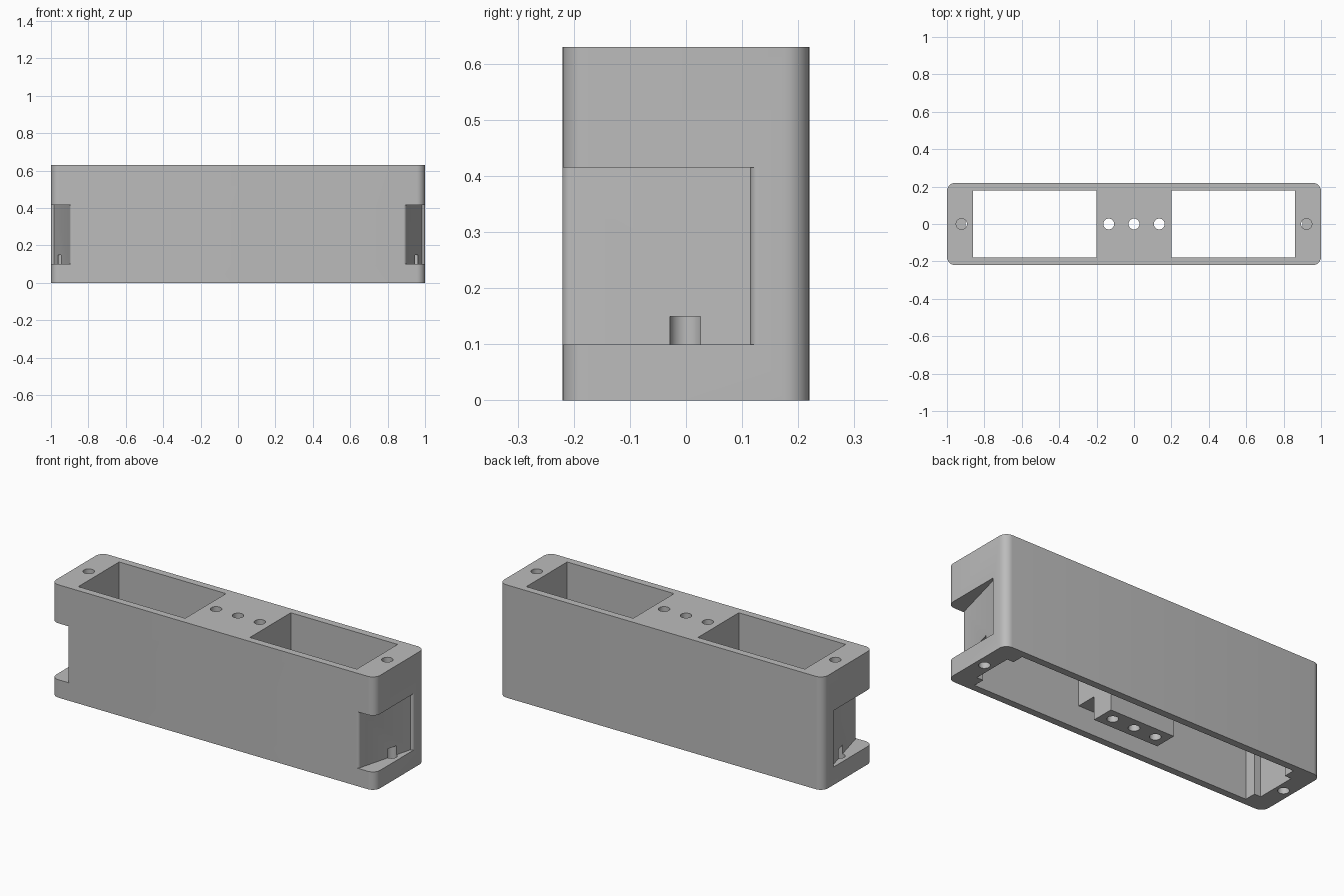
import bpy, bmesh
from math import sin, cos, pi

if "Cube" in bpy.data.objects:
    bpy.data.objects.remove(bpy.data.objects["Cube"], do_unlink=True)

grey = bpy.data.materials.new("plain_grey")
grey.use_nodes = True
grey.diffuse_color = (0.5, 0.5, 0.5, 1)
grey.node_tree.nodes["Principled BSDF"].inputs["Base Color"].default_value = (0.5, 0.5, 0.5, 1)


def prism(name, points, z0, z1):
    """Extrude a flat outline from z0 up to z1."""
    bm = bmesh.new()
    face = bm.faces.new([bm.verts.new((x, y, z0)) for x, y in points])
    top = bmesh.ops.extrude_face_region(bm, geom=[face])["geom"]
    bmesh.ops.translate(bm, vec=(0, 0, z1 - z0),
                        verts=[v for v in top if isinstance(v, bmesh.types.BMVert)])
    bmesh.ops.recalc_face_normals(bm, faces=bm.faces)
    mesh = bpy.data.meshes.new(name)
    bm.to_mesh(mesh)
    bm.free()
    mesh.materials.append(grey)
    obj = bpy.data.objects.new(name, mesh)
    bpy.context.collection.objects.link(obj)
    return obj


def arc(cx, cy, r, start, end, steps=8):
    angles = [start + (end - start) * i / steps for i in range(steps + 1)]
    return [(cx + r * cos(a), cy + r * sin(a)) for a in angles]


def rect(x0, x1, y0, y1):
    return [(x0, y0), (x1, y0), (x1, y1), (x0, y1)]


def circle(x, r=0.029):
    return arc(x, 0, r, 0, 2 * pi, 32)[:-1]


L, W, H, R = 1.0, 0.22, 0.63, 0.045      # half length, half width, height, corner radius
LOW, HIGH, F = 0.1, 0.415, 0.015         # end notch heights and edge rounding

# Rounded outer body
outline = []
for i, (sx, sy) in enumerate([(1, 1), (-1, 1), (-1, -1), (1, -1)]):
    outline += arc(sx * (L - R), sy * (W - R), R, i * pi / 2, (i + 1) * pi / 2)
body = prism("housing", outline, 0, H)


def cut(points, z0, z1):
    cutter = prism("cutter", points, z0, z1)
    cutter.hide_render = True
    mod = body.modifiers.new("cut", "BOOLEAN")
    mod.operation, mod.solver, mod.object = "DIFFERENCE", "EXACT", cutter
    bpy.context.view_layer.objects.active = body
    bpy.ops.object.modifier_apply(modifier=mod.name)
    bpy.data.objects.remove(cutter, do_unlink=True)


# End notch outline, open to the front, with rounded outer edges
notch = ([(L + 0.1, 0.115 + F)] + arc(L - F, 0.115 + F, F, 0, -pi / 2)
         + arc(0.9 - F, -W + F, F, 0, -pi / 2)
         + [(0.9 - F, -W - 0.1), (L + 0.1, -W - 0.1)])

for s in (1, -1):
    # Large pocket through the whole height
    cut([(s * x, y) for x, y in rect(0.2, 0.86, -0.18, 0.18)], -0.1, H + 0.1)
    # Notch and the doorway joining it to the pocket
    cut([(s * x, y) for x, y in notch], LOW, HIGH)
    cut([(s * x, y) for x, y in rect(0.8, 0.9, -0.115, 0.115)], -0.1, HIGH)
    # Channel beside the central boss
    cut([(x, s * y) for x, y in rect(-0.25, 0.25, 0.063, 0.18)], -0.1, 0.13)
    # Screw holes in the end blocks
    cut(circle(s * 0.922), HIGH - 0.05, H + 0.1)
    cut(circle(s * 0.948), -0.1, LOW + 0.05)

# Three holes through the central block
for x in (-0.135, 0, 0.135):
    cut(circle(x), -0.1, H + 0.1)

# Smooth rounded edges, keep the rest sharp
bpy.ops.object.select_all(action="DESELECT")
body.select_set(True)
bpy.context.view_layer.objects.active = body
bpy.ops.object.shade_smooth_by_angle(angle=0.6)
